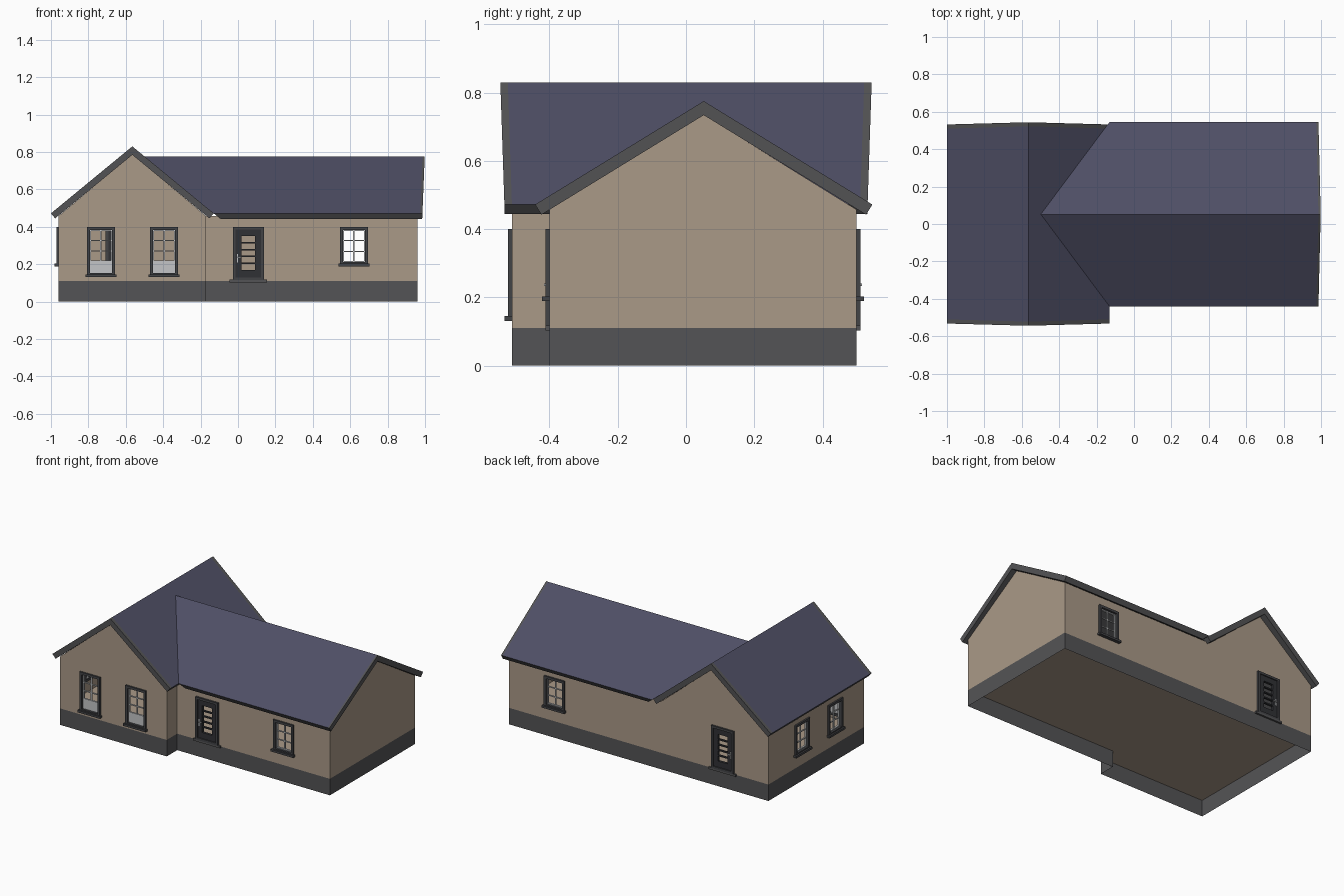
import bpy, bmesh, math
from mathutils import Vector
from mathutils.geometry import tessellate_polygon

if "Cube" in bpy.data.objects:
    bpy.data.objects.remove(bpy.data.objects["Cube"])


def material(name, r, g, b):
    m = bpy.data.materials.new(name)
    m.diffuse_color = (r, g, b, 1)
    m.use_nodes = True
    m.node_tree.nodes["Principled BSDF"].inputs["Base Color"].default_value = m.diffuse_color
    return m


WALL = material("beige_render", .40, .32, .245)
ROOF = material("slate_blue", .077, .077, .13)
GREY = material("plinth_grey", .088, .088, .092)
TRIM = material("frame_grey", .055, .056, .062)
DOOR = material("door_charcoal", .03, .031, .036)
LIGHT = material("sash_light_grey", .55, .56, .57)


def make_object(name, bm, *mats):
    me = bpy.data.meshes.new(name)
    bm.to_mesh(me)
    bm.free()
    for m in mats:
        me.materials.append(m)
    ob = bpy.data.objects.new(name, me)
    bpy.context.collection.objects.link(ob)
    return ob


# Wall frames: (u along wall, d outward, z) -> world
FRONT_L = lambda u, d, z: Vector((u, -.51 - d, z))
FRONT_R = lambda u, d, z: Vector((u, -.40 - d, z))
BACK = lambda u, d, z: Vector((u, .50 + d, z))
LEFT = lambda u, d, z: Vector((-.96 - d, u, z))
RIGHT = lambda u, d, z: Vector((.96 + d, u, z))
STEP = lambda u, d, z: Vector((-.17 + d, u, z))


def boxes(name, mat, fr, items):
    """Joined boxes, each (u0, u1, z0, z1, d0, d1) in a wall frame."""
    bm = bmesh.new()
    for u0, u1, z0, z1, d0, d1 in items:
        v = [bm.verts.new(fr(u, d, z)) for u in (u0, u1) for d in (d0, d1) for z in (z0, z1)]
        for q in ((0, 1, 3, 2), (4, 6, 7, 5), (0, 4, 5, 1), (2, 3, 7, 6), (0, 2, 6, 4), (1, 5, 7, 3)):
            bm.faces.new([v[i] for i in q])
    bmesh.ops.recalc_face_normals(bm, faces=bm.faces)
    return make_object(name, bm, mat)


def ring(u0, u1, z0, z1, w, d0, d1):
    """Four bars around a rectangle."""
    return [(u0, u0 + w, z0, z1, d0, d1), (u1 - w, u1, z0, z1, d0, d1),
            (u0 + w, u1 - w, z1 - w, z1, d0, d1), (u0 + w, u1 - w, z0, z0 + w, d0, d1)]


def wall(name, fr, outline, holes=()):
    """Flat wall with rectangular openings."""
    loops = [outline] + [[(a, c), (a, d), (b, d), (b, c)] for a, b, c, d in holes]
    flat = [p for lp in loops for p in lp]
    tris = tessellate_polygon([[Vector((u, z, 0)) for u, z in lp] for lp in loops])
    bm = bmesh.new()
    vs = [bm.verts.new(fr(u, 0, z)) for u, z in flat]
    out = fr(0, 1, 0) - fr(0, 0, 0)
    for t in tris:
        f = bm.faces.new([vs[i] for i in t])
        f.normal_update()
        if f.normal.dot(out) < 0:
            f.normal_flip()
    return make_object(name, bm, WALL)


def window(name, fr, c, z0, z1=.40, panel=False):
    a, b, w = c - .075, c + .075, .016
    boxes(name + "_frame", TRIM, fr, ring(a, b, z0, z1, w, -.02, .011))
    boxes(name + "_sill", TRIM, fr, [(c - .083, c + .083, z0 - .006, z0 + .008, 0, .022)])
    ia, ib, iz0, iz1 = a + w, b - w, z0 + w, z1 - w
    low = .215 if panel else iz0
    bars = ring(ia, ib, low, iz1, .006, -.016, -.004)
    bars.append((c - .004, c + .004, low, iz1, -.014, -.006))
    for k in (1, 2):
        z = low + (iz1 - low) * k / 3
        bars.append((ia, ib, z - .003, z + .003, -.014, -.006))
    if panel:
        bars.append((ia, ib, iz0, low, -.012, -.004))
    boxes(name + "_sash", LIGHT, fr, bars)
    return (a + .005, b - .005, z0 + .005, z1 - .005)


def door(name, fr, c):
    a, b, z0, z1 = c - .083, c + .083, .115, .40
    boxes(name + "_frame", TRIM, fr, ring(a, b, z0, z1, .015, -.02, .012))
    g0, g1, h0, h1 = c - .036, c + .036, .17, .35
    leaf = [(a + .015, g0, z0, z1 - .015, -.012, .005), (g1, b - .015, z0, z1 - .015, -.012, .005),
            (g0, g1, z0, h0, -.012, .005), (g0, g1, h1, z1 - .015, -.012, .005)]
    for k in range(1, 5):
        z = h0 + (h1 - h0) * k / 5
        leaf.append((g0, g1, z - .004, z + .004, -.01, .003))
    boxes(name + "_leaf", DOOR, fr, leaf)
    boxes(name + "_handle", LIGHT, fr, [(a + .022, a + .028, .21, .255, .005, .008),
                                        (a + .022, a + .044, .234, .240, .008, .016)])
    boxes(name + "_threshold", GREY, fr, [(c - .1, c + .1, .103, .117, 0, .012)])
    return (a + .005, b - .005, z0 + .002, z1 - .005)


# Walls with their windows and doors
B, E = .11, .457
wall("front_gable_wall", FRONT_L, [(-.96, B), (-.17, B), (-.17, E), (-.565, .787), (-.96, E)],
     [window("front_window_a", FRONT_L, -.733, .137, panel=True),
      window("front_window_b", FRONT_L, -.395, .137, panel=True)])
wall("front_long_wall", FRONT_R, [(-.17, B), (.96, B), (.96, E), (-.17, E)],
     [door("front_door", FRONT_R, .055), window("front_window_c", FRONT_R, .62, .195)])
wall("back_wall", BACK, [(-.96, B), (.96, B), (.96, E), (-.17, E), (-.565, .787), (-.96, E)],
     [door("back_door", BACK, -.625), window("back_window", BACK, .62, .195)])
wall("left_wall", LEFT, [(-.51, B), (.50, B), (.50, E), (-.51, E)],
     [window("left_window_a", LEFT, .15, .195), window("left_window_b", LEFT, -.20, .195)])
wall("right_gable_wall", RIGHT, [(-.40, B), (.50, B), (.50, E), (.05, .736), (-.40, E)])
wall("step_wall", STEP, [(-.51, B), (-.40, B), (-.40, E), (-.51, E)])

# Plinth, open underneath, with the floor at its top
PLAN = [(-.96, -.51), (-.17, -.51), (-.17, -.40), (.96, -.40), (.96, .50), (-.96, .50)]
bm = bmesh.new()
lo = [bm.verts.new((x, y, 0)) for x, y in PLAN]
hi = [bm.verts.new((x, y, B)) for x, y in PLAN]
for i in range(6):
    j = (i + 1) % 6
    bm.faces.new((lo[i], lo[j], hi[j], hi[i]))
make_object("plinth", bm, GREY)
bm = bmesh.new()
bm.faces.new([bm.verts.new((x, y, B)) for x, y in PLAN])
make_object("floor", bm, WALL)


def gable_roof(name, half, eave, ridge, stations, to_world, strips, t=.035):
    """Chevron slab; stations give the length position for a height z."""
    th = math.atan2(ridge - eave, half)
    s, c = math.sin(th), math.cos(th)
    prof = [(-half, eave), (0, ridge), (half, eave),
            (half - t * s, eave - t * c), (0, ridge - t / c), (-half + t * s, eave - t * c)]
    bm = bmesh.new()
    rings = [[bm.verts.new(to_world(p, st(z), z)) for p, z in prof] for st in stations]
    for k in range(len(rings) - 1):
        for i in range(6):
            j = (i + 1) % 6
            f = bm.faces.new((rings[k][i], rings[k][j], rings[k + 1][j], rings[k + 1][i]))
            f.material_index = 0 if i < 2 and k not in strips else 1
    for r in (rings[0], rings[-1]):
        for q in ((0, 1, 4, 5), (1, 2, 3, 4)):
            f = bm.faces.new([r[i] for i in q])
            f.material_index = 1
    bmesh.ops.recalc_face_normals(bm, faces=bm.faces)
    return make_object(name, bm, ROOF, GREY)


# Cross wing roof: verge leans out towards the ridge
verge = lambda z: .532 + .012 * (z - .47) / .36
gable_roof("cross_wing_roof", .435, .472, .83,
           [lambda z: -verge(z), lambda z: -verge(z) + .022,
            lambda z: verge(z) - .022, verge],
           lambda p, l, z: Vector((-.565 + p, l, z)), (0, 2))
# Main roof: left end is mitred onto the cross wing slope
end = lambda z: .986 + .012 * (z - .47) / .3
gable_roof("main_roof", .494, .472, .775,
           [lambda z: -.565 + (.83 - z) * .435 / .358, lambda z: end(z) - .012, end],
           lambda p, l, z: Vector((l, .052 + p, z)), (1,))
